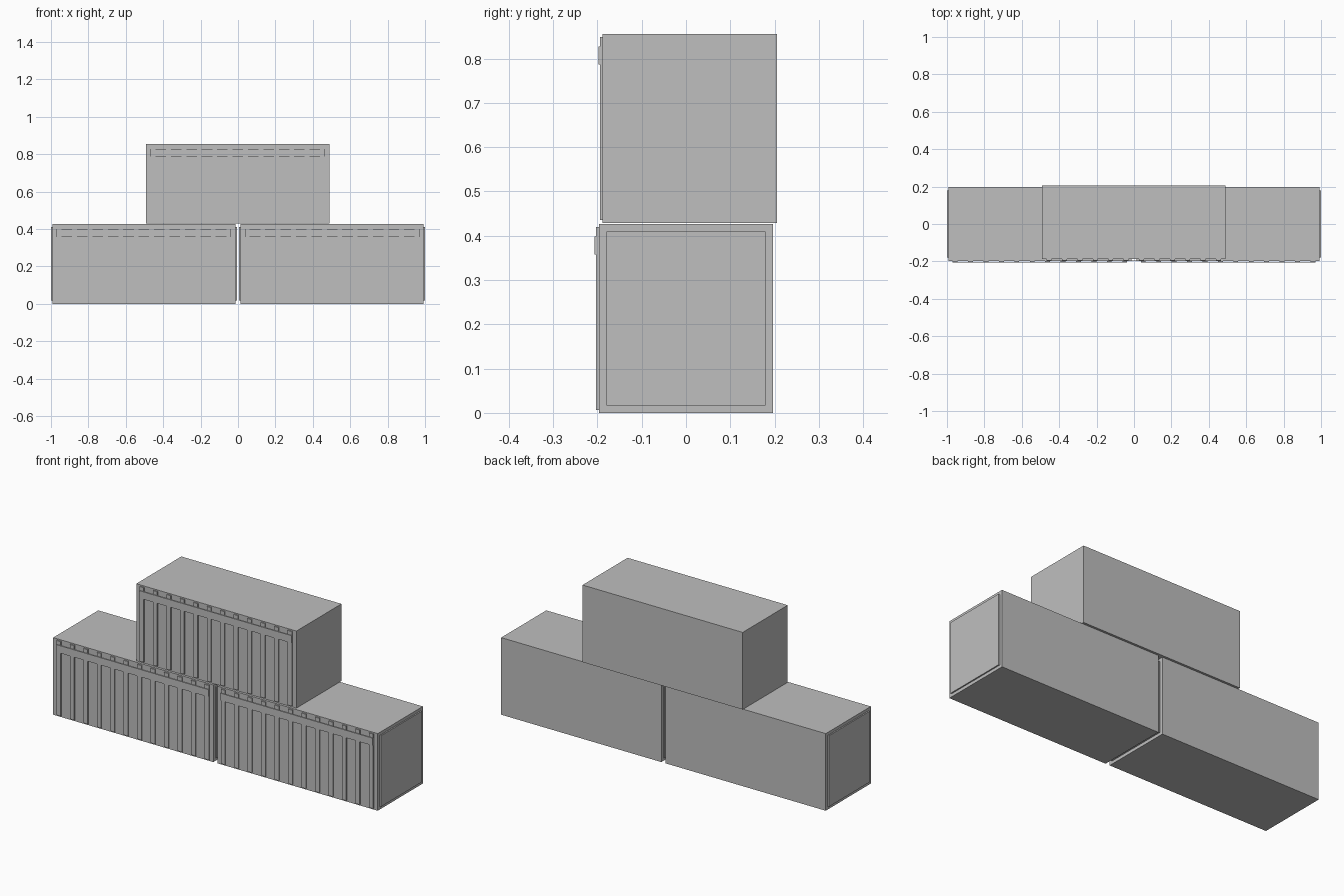
import bpy
import bmesh
from mathutils import Matrix, Vector

default_cube = bpy.data.objects.get("Cube")
if default_cube:
    bpy.data.objects.remove(default_cube, do_unlink=True)

# Single plain grey finish
GREY = (0.52, 0.52, 0.52, 1.0)
grey = bpy.data.materials.new("plain_grey")
grey.use_nodes = True
grey.diffuse_color = GREY
grey.node_tree.nodes["Principled BSDF"].inputs["Base Color"].default_value = GREY

LENGTH, DEPTH, HEIGHT = 0.98, 0.394, 0.4265
RIB_COUNT, RIB_WIDTH, RIB_PITCH = 12, 0.026, 0.0824
PROUD = 0.006


def boxes(name, extents):
    """One object made of boxes, each given by its low and high corner."""
    bm = bmesh.new()
    for low, high in extents:
        low, high = Vector(low), Vector(high)
        place = Matrix.Translation((low + high) / 2) @ Matrix.Diagonal((*(high - low), 1))
        bmesh.ops.create_cube(bm, size=1, matrix=place)
    mesh = bpy.data.meshes.new(name)
    bm.to_mesh(mesh)
    bm.free()
    mesh.materials.append(grey)
    obj = bpy.data.objects.new(name, mesh)
    bpy.context.scene.collection.objects.link(obj)
    return obj


def container(name, x, y, z, end_panels):
    left, right = x - LENGTH / 2, x + LENGTH / 2
    front, back = y - DEPTH / 2, y + DEPTH / 2
    top = z + HEIGHT

    boxes(name + "_body", [((left, front, z), (right, back, top))])

    # Narrow upright ribs on the front
    ribs = []
    for i in range(RIB_COUNT):
        cx = x + (i - (RIB_COUNT - 1) / 2) * RIB_PITCH
        ribs.append(((cx - RIB_WIDTH / 2, front - PROUD, z + 0.007),
                     (cx + RIB_WIDTH / 2, front, top - 0.007)))
    boxes(name + "_front_ribs", ribs)

    # Flat rail across the ribs
    reach = (RIB_COUNT - 1) / 2 * RIB_PITCH + RIB_WIDTH / 2
    boxes(name + "_front_rail", [((x - reach, front - PROUD - 0.004, top - 0.069),
                                  (x + reach, front - PROUD, top - 0.028))])

    # Raised panels on both ends
    if end_panels:
        inset = 0.017
        boxes(name + "_end_panels", [
            ((a, front + inset, z + inset), (b, back - inset, top - inset))
            for a, b in ((left - 0.007, left), (right, right + 0.007))])


container("lower_right_container", -0.503, 0, 0, True)
container("lower_left_container", 0.503, 0, 0, True)
container("upper_container", -0.001, 0.009, 0.429, False)
